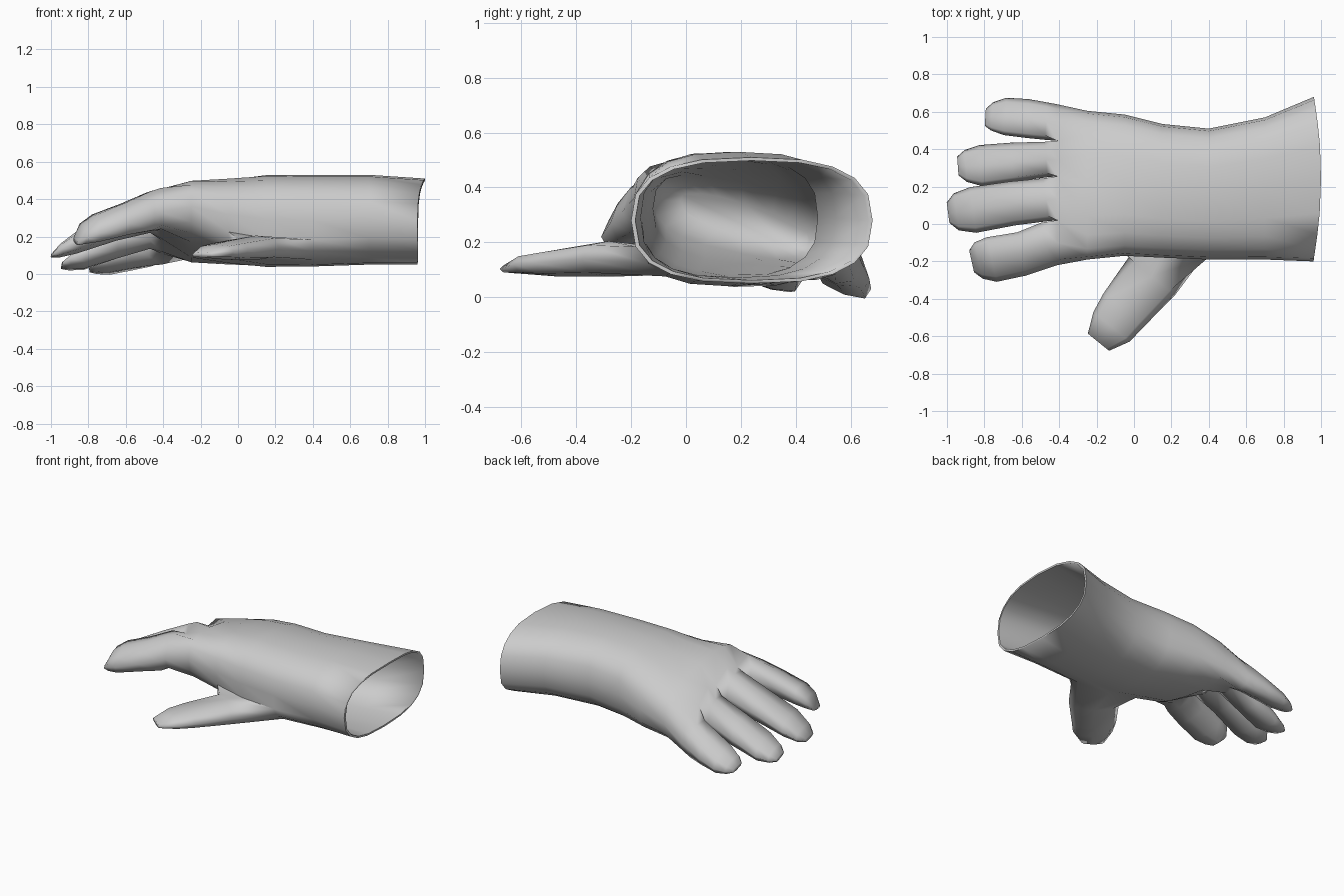
import bpy, bmesh
from math import sin, cos, pi, radians
from mathutils import Vector

bm = bmesh.new()
N = 20


def sp(v, e):
    return (abs(v) ** e) * (1 if v >= 0 else -1)


def oval(i, n, e):
    a = 2 * pi * i / n
    return -sp(cos(a), e), sp(sin(a), e)


def rim_x(y, z):
    bow = max(0, 1 - ((y - 0.25) / 0.45) ** 2)
    return 0.96 + 0.04 * bow * min(1, max(0, (z - 0.05) / 0.45))


def body_ring(x, y0, y1, zc, h, slope):
    """Rounded 20-sided section of the sleeve and palm."""
    verts = []
    for i in range(N):
        u, v = oval(i, N, 0.75)
        y = (y0 + y1) / 2 + u * (y1 - y0) / 2
        z = zc + v * h + slope * u * (y1 - y0) / 2
        verts.append(bm.verts.new((rim_x(y, z) if x > 0.9 else x, y, z)))
    return verts


def bridge(a, b, skip=()):
    n = len(a)
    for i in range(n):
        if i not in skip:
            j = (i + 1) % n
            bm.faces.new((a[i], a[j], b[j], b[i]))


def digit(base, stations, roll=0):
    """Eight-sided finger continued from an existing loop, with a closed tip."""
    d = Vector(stations[-1][:2]) - Vector(stations[0][:2])
    d.normalize()
    lat = Vector((d.y, -d.x, -roll))
    prev = base
    for x, y, z, w, h in stations:
        ring = []
        for i in range(8):
            u, v = oval(i, 8, 0.75)
            ring.append(bm.verts.new(Vector((x, y, z + v * h)) + lat * u * w))
        bridge(prev, ring)
        prev = ring
    bm.faces.new(prev)


# Sleeve and palm
sections = [
    (0.97, -0.20, 0.68, 0.28, 0.23, 0),
    (0.70, -0.19, 0.57, 0.29, 0.24, 0),
    (0.40, -0.19, 0.51, 0.285, 0.245, 0),
    (0.15, -0.18, 0.535, 0.283, 0.245, -0.03),
    (-0.05, -0.17, 0.585, 0.28, 0.222, -0.10),
    (-0.25, -0.19, 0.605, 0.28, 0.192, -0.20),
]
rings = [body_ring(*s) for s in sections]
for k in range(5):
    bridge(rings[k], rings[k + 1], skip=(17, 18) if k in (2, 3) else ())

# Knuckle loop, shared by the four finger bases
ys = [-0.19, -0.10, 0.02, 0.135, 0.255, 0.345, 0.445, 0.545, 0.615]
tops = [0.41, 0.46, 0.42, 0.455, 0.385, 0.40, 0.315, 0.28, 0.20]
lows = [0.26, 0.24, 0.235, 0.19, 0.18, 0.12, 0.11, 0.05, 0.06]
KX = -0.41
top = [bm.verts.new((KX, y, z)) for y, z in zip(ys, tops)]
low = [bm.verts.new((KX, y, z)) for y, z in zip(ys, lows)]
mids = [bm.verts.new((KX, -0.22, 0.33))]
mids += [bm.verts.new((KX, ys[i], (tops[i] + lows[i]) / 2)) for i in (2, 4, 6)]
mids.append(bm.verts.new((KX, 0.64, 0.125)))
bridge(rings[5], [mids[0]] + top + [mids[4]] + low[::-1])

# Fingers: x, y, z, half width, half height
fingers = [
    [(-0.47, -0.112, 0.335, 0.122, 0.105), (-0.60, -0.16, 0.295, 0.118, 0.085),
     (-0.76, -0.19, 0.245, 0.122, 0.07), (-0.83, -0.195, 0.215, 0.10, 0.05),
     (-0.868, -0.20, 0.175, 0.06, 0.015)],
    [(-0.47, 0.13, 0.325, 0.115, 0.105), (-0.65, 0.11, 0.26, 0.118, 0.082),
     (-0.86, 0.075, 0.17, 0.123, 0.06), (-0.95, 0.065, 0.125, 0.10, 0.036),
     (-0.994, 0.06, 0.10, 0.055, 0.012)],
    [(-0.47, 0.345, 0.235, 0.095, 0.10), (-0.65, 0.33, 0.16, 0.105, 0.078),
     (-0.82, 0.312, 0.085, 0.11, 0.055), (-0.90, 0.31, 0.06, 0.085, 0.032),
     (-0.942, 0.31, 0.045, 0.05, 0.012)],
    [(-0.47, 0.55, 0.14, 0.10, 0.095), (-0.57, 0.564, 0.105, 0.104, 0.075),
     (-0.69, 0.575, 0.065, 0.10, 0.055), (-0.76, 0.575, 0.045, 0.075, 0.033),
     (-0.795, 0.57, 0.03, 0.045, 0.012)],
]
for k, st in enumerate(fingers):
    t, b = top[2 * k:2 * k + 3], low[2 * k:2 * k + 3]
    digit([mids[k]] + t + [mids[k + 1]] + b[::-1], st, (-0.2, 0.1, 0.25, 0.35)[k])

# Thumb, grown from the opening left in the side of the palm
A, B, C = rings[2:5]
digit([A[18], A[19], B[19], C[19], C[18], C[17], B[17], A[17]],
      [(0.095, -0.28, 0.14, 0.16, 0.065), (-0.055, -0.46, 0.125, 0.14, 0.05),
       (-0.12, -0.55, 0.12, 0.125, 0.038), (-0.19, -0.632, 0.103, 0.073, 0.015)])

# Thin cuff rim and deep inner lining
lining = [
    (0.97, -0.185, 0.665, 0.28, 0.218, 0),
    (0.70, -0.165, 0.545, 0.29, 0.218, 0),
    (0.40, -0.16, 0.48, 0.29, 0.215, 0),
    (0.15, -0.14, 0.49, 0.29, 0.205, -0.03),
    (-0.05, -0.12, 0.53, 0.29, 0.17, -0.10),
    (-0.25, -0.12, 0.52, 0.29, 0.13, -0.20),
    (-0.38, -0.02, 0.45, 0.28, 0.06, -0.30),
]
prev = rings[0]
for s in lining:
    ring = body_ring(*s)
    bridge(prev, ring)
    prev = ring
bm.faces.new(prev)

bmesh.ops.recalc_face_normals(bm, faces=bm.faces)
mesh = bpy.data.meshes.new("glove")
bm.to_mesh(mesh)
bm.free()
glove = bpy.data.objects.new("glove", mesh)
bpy.context.collection.objects.link(glove)
bpy.context.view_layer.objects.active = glove
glove.select_set(True)
bpy.ops.object.shade_smooth_by_angle(angle=radians(85))
